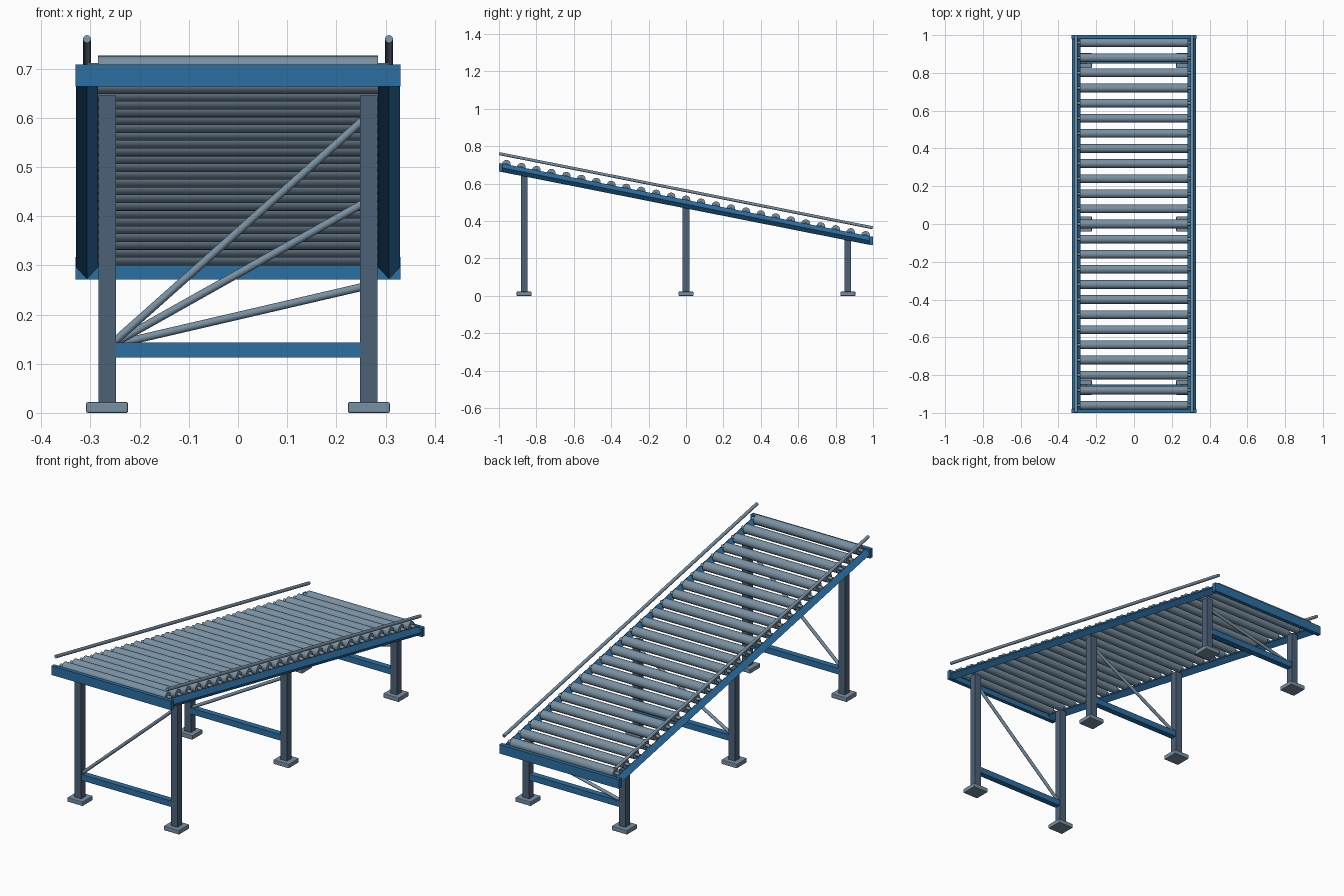
import bpy, math
from mathutils import Vector

cube = bpy.data.objects.get("Cube")
if cube:
    bpy.data.objects.remove(cube, do_unlink=True)


def material(name, rgb):
    m = bpy.data.materials.new(name)
    m.use_nodes = True
    m.diffuse_color = (*rgb, 1)
    m.node_tree.nodes["Principled BSDF"].inputs["Base Color"].default_value = (*rgb, 1)
    return m


BLUE = material("frame_blue", (0.025, 0.16, 0.37))
SLATE = material("leg_slate", (0.075, 0.12, 0.19))
STEEL = material("brushed_steel", (0.19, 0.28, 0.36))

RAIL_X = 0.307
LEG_X = 0.266
ROLLER_R = 0.023


def deck_z(y):
    """Height of the side rail centre line."""
    return 0.49 - 0.198 * y


def box(name, center, size, mat, bevel=0):
    bpy.ops.mesh.primitive_cube_add(size=1, location=center)
    o = bpy.context.object
    o.name = name
    o.scale = size
    bpy.ops.object.transform_apply(location=False, rotation=False, scale=True)
    o.data.materials.append(mat)
    if bevel:
        mod = o.modifiers.new("bevel", "BEVEL")
        mod.width = bevel
        mod.segments = 2
    return o


def rod(name, a, b, radius, mat, sides=16):
    a, b = Vector(a), Vector(b)
    d = b - a
    bpy.ops.mesh.primitive_cylinder_add(vertices=sides, radius=radius,
                                        depth=d.length, location=(a + b) / 2)
    o = bpy.context.object
    o.name = name
    o.rotation_euler = d.to_track_quat("Z", "Y").to_euler()
    o.data.materials.append(mat)
    if sides > 4:
        bpy.ops.object.shade_smooth_by_angle(angle=math.radians(40))
    return o


# Diamond-section side rails and round guard rails
for side, s in (("left", 1), ("right", -1)):
    x = s * RAIL_X
    rod(side + "_side_rail", (x, -0.995, deck_z(-0.995)), (x, 0.995, deck_z(0.995)),
        0.0225, BLUE, 4)
    rod(side + "_guard_rail", (x, -0.998, deck_z(-1) + 0.072),
        (x, 0.998, deck_z(1) + 0.072), 0.008, STEEL)

# End beams closing the frame
for end, y in (("front", -0.99), ("back", 0.99)):
    box(end + "_end_beam", (0, y, deck_z(y)), (0.66, 0.02, 0.045), BLUE)

# Rollers with thin axles resting on the rails
for i in range(25):
    y = -0.96 + 0.08 * i
    z = deck_z(y) + ROLLER_R
    rod("roller", (-0.285, y, z), (0.285, y, z), ROLLER_R, STEEL, 24)
    rod("roller_axle", (-RAIL_X, y, z), (RAIL_X, y, z), 0.008, STEEL, 12)

# Three leg frames, each with feet, a cross bar and a diagonal brace
for place, y in (("front", -0.865), ("middle", 0), ("back", 0.865)):
    top = deck_z(y) - 0.016
    for side, s in (("left", 1), ("right", -1)):
        x = s * LEG_X
        box(f"{place}_{side}_leg", (x, y, (top + 0.01) / 2), (0.036, 0.036, top - 0.01), SLATE)
        box(f"{place}_{side}_foot", (x, y, 0.011), (0.085, 0.08, 0.022), STEEL, 0.003)
    box(place + "_cross_bar", (0, y, 0.128), (0.5, 0.03, 0.03), BLUE)
    rod(place + "_diagonal_brace", (-0.26, y, 0.137), (0.26, y, top - 0.045), 0.008, STEEL)
